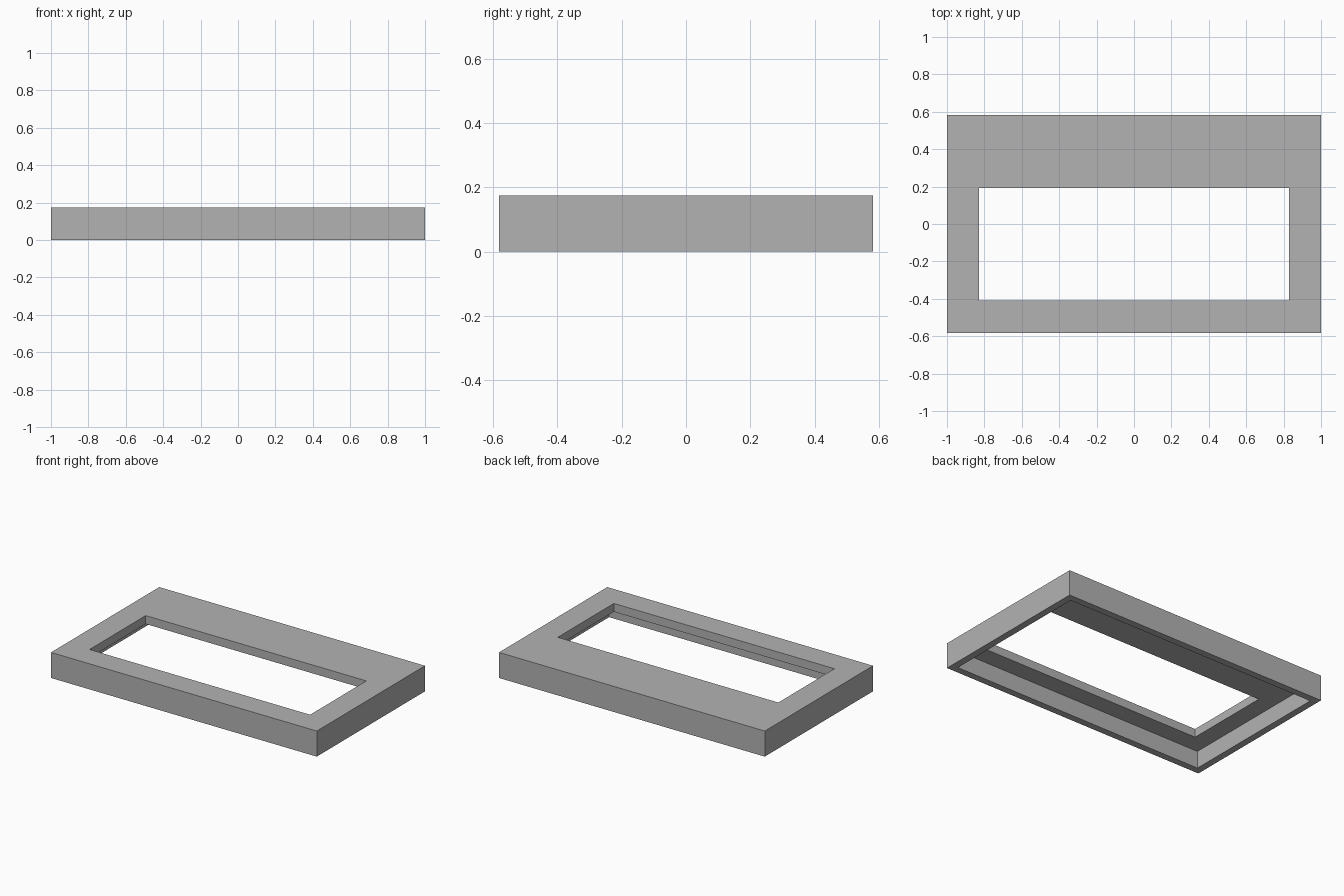
import bpy
import bmesh

if "Cube" in bpy.data.objects:
    bpy.data.objects.remove(bpy.data.objects["Cube"], do_unlink=True)

grey = bpy.data.materials.new("plain grey")
grey.use_nodes = True
colour = (0.45, 0.45, 0.45, 1)
grey.diffuse_color = colour
grey.node_tree.nodes["Principled BSDF"].inputs["Base Color"].default_value = colour

WIDTH, DEPTH, HEIGHT = 2.0, 1.163, 0.174
WALL = 0.047      # rim wall thickness
PLATE = 0.057     # top plate thickness
UNDERSIDE = HEIGHT - PLATE


def rect(half_x, y_low, y_high):
    """Counter-clockwise corners of a rectangle centred on x."""
    return [(-half_x, y_low), (half_x, y_low), (half_x, y_high), (-half_x, y_high)]


outer = rect(WIDTH / 2, -DEPTH / 2, DEPTH / 2)
recess = rect(WIDTH / 2 - WALL, -DEPTH / 2 + WALL, DEPTH / 2 - WALL)
opening = rect(0.83, -0.41, 0.193)

# Closed section swept round the frame: outside wall, top, opening, underside, recess, rim
loops = [(outer, 0), (outer, HEIGHT), (opening, HEIGHT),
         (opening, UNDERSIDE), (recess, UNDERSIDE), (recess, 0)]

bm = bmesh.new()
rings = [[bm.verts.new((x, y, z)) for x, y in corners] for corners, z in loops]
for i, ring in enumerate(rings):
    after = rings[(i + 1) % len(rings)]
    for j in range(4):
        k = (j + 1) % 4
        bm.faces.new((ring[j], ring[k], after[k], after[j]))
bmesh.ops.recalc_face_normals(bm, faces=bm.faces)

mesh = bpy.data.meshes.new("bezel_frame")
bm.to_mesh(mesh)
bm.free()
mesh.materials.append(grey)
bpy.context.collection.objects.link(bpy.data.objects.new("bezel_frame", mesh))
